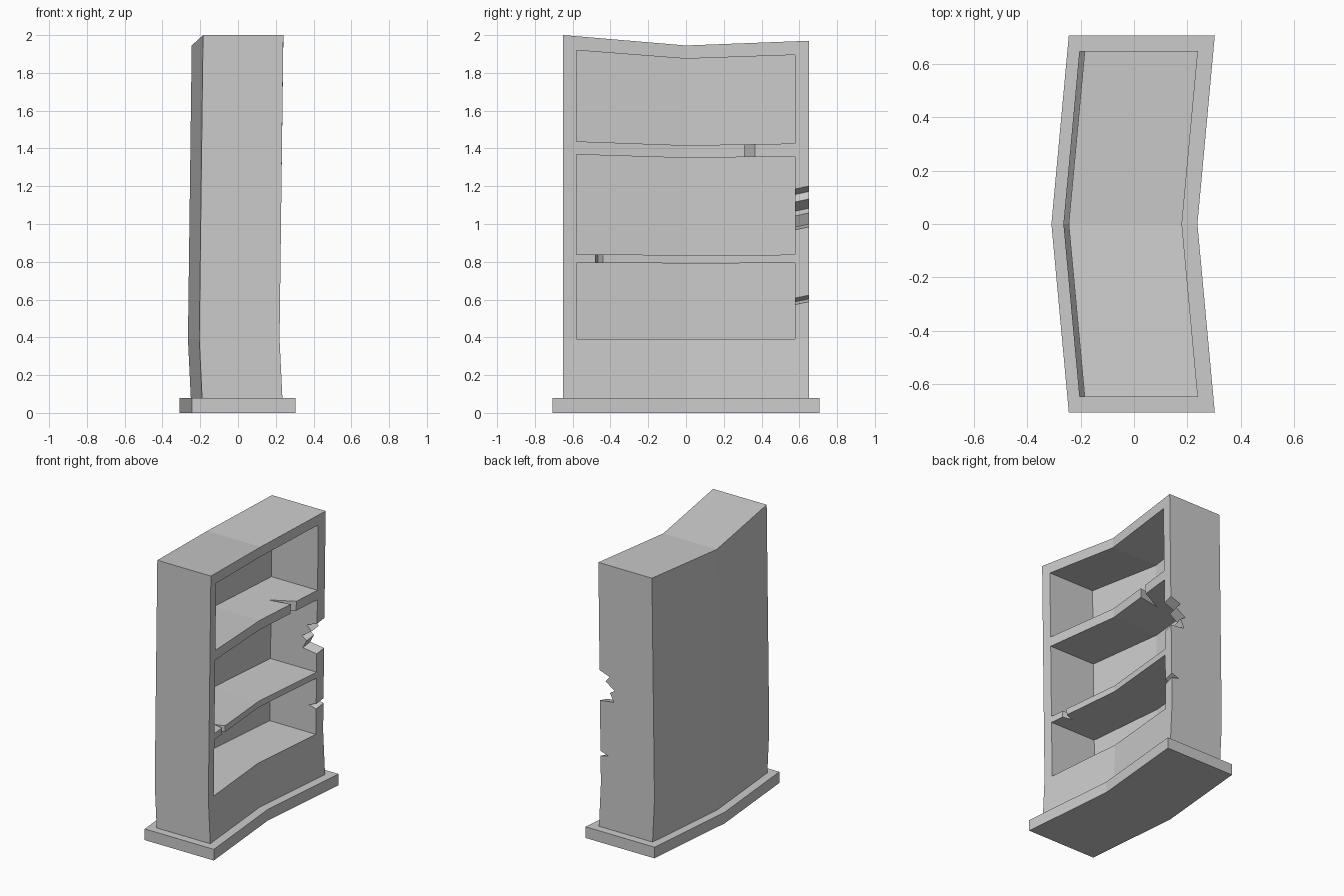
import bpy, bmesh
from mathutils import Vector

if "Cube" in bpy.data.objects:
    bpy.data.objects.remove(bpy.data.objects["Cube"])


def prism(name, base, sweep):
    """Solid made by sweeping a polygon of 3D points along a vector."""
    bm = bmesh.new()
    face = bm.faces.new([bm.verts.new(p) for p in base])
    ext = bmesh.ops.extrude_face_region(bm, geom=[face])
    verts = [v for v in ext["geom"] if isinstance(v, bmesh.types.BMVert)]
    bmesh.ops.translate(bm, vec=Vector(sweep), verts=verts)
    bmesh.ops.recalc_face_normals(bm, faces=bm.faces[:])
    mesh = bpy.data.meshes.new(name)
    bm.to_mesh(mesh)
    bm.free()
    ob = bpy.data.objects.new(name, mesh)
    bpy.context.collection.objects.link(ob)
    return ob


def box(name, x0, x1, y0, y1, z0, z1):
    return prism(name, [(x0, y0, z0), (x1, y0, z0), (x1, y1, z0), (x0, y1, z0)],
                 (0, 0, z1 - z0))


def carve(ob, cutter):
    mod = ob.modifiers.new("carve", "BOOLEAN")
    mod.operation, mod.solver, mod.object = "DIFFERENCE", "EXACT", cutter
    bpy.context.view_layer.objects.active = ob
    bpy.ops.object.modifier_apply(modifier=mod.name)
    bpy.data.objects.remove(cutter)


def warp(ob):
    """Bend the plan into a shallow V, bow the height and sag the top."""
    bm = bmesh.new()
    bm.from_mesh(ob.data)
    for co, no in (((0, 0, 0), (0, 1, 0)), ((0, 0, 0.39), (0, 0, 1))):
        geom = bm.verts[:] + bm.edges[:] + bm.faces[:]
        bmesh.ops.bisect_plane(bm, geom=geom, dist=1e-4, plane_co=co, plane_no=no)
    for v in bm.verts:
        x, y, z = v.co
        if z < 0.39:
            bow = -0.015 * max(0, z - 0.08) / 0.31
        else:
            bow = -0.015 + 0.02 * (z - 0.39) / 1.61
        t = max(0, (z - 0.39) / 1.61) ** 2
        k = abs(y) / 0.65
        sag = -0.055 + k * (0.055 if y < 0 else 0.025)
        v.co = (x + 0.06 * k + bow, y, z + sag * t)
    bm.to_mesh(ob.data)
    bm.free()


FRONT, BACK = 0.175, -0.25

# Cabinet body with three shelf openings
cabinet = box("cabinet", BACK, FRONT, -0.65, 0.65, 0.08, 2.0)
for z0, z1 in ((0.39, 0.795), (0.84, 1.37), (1.44, 1.925)):
    carve(cabinet, box("opening", -0.19, 0.5, -0.58, 0.577, z0, z1))

# Wedge-shaped cracks in the shelf fronts: y range, tip y, depth, z range
for y0, y1, tip, depth, z0, z1 in ((0.31, 0.365, 0.28, 0.16, 1.34, 1.47),
                                   (-0.48, -0.44, -0.465, 0.07, 0.77, 0.87)):
    crack = [(FRONT - depth, tip, z0), (FRONT, y0, z0), (FRONT + 0.1, y0, z0),
             (FRONT + 0.1, y1, z0), (FRONT, y1, z0)]
    carve(cabinet, prism("crack", crack, (0, 0, z1 - z0)))

# Splintered notches in one side panel: (depth, z) profiles
for profile in ([(0, 1.19), (0.08, 1.16), (0.045, 1.12), (0.12, 1.07),
                 (0.08, 1.045), (0.11, 0.985), (0, 0.97)],
                [(0, 0.605), (0.06, 0.585), (0, 0.57)]):
    pts = [(-0.1, profile[0][1])] + profile + [(-0.1, profile[-1][1])]
    carve(cabinet, prism("notch", [(FRONT - d, 0.56, z) for d, z in pts],
                         (0, 0.12, 0.025)))
warp(cabinet)

# Plinth
plinth = box("plinth", -0.31, 0.238, -0.707, 0.707, 0, 0.08)
warp(plinth)
